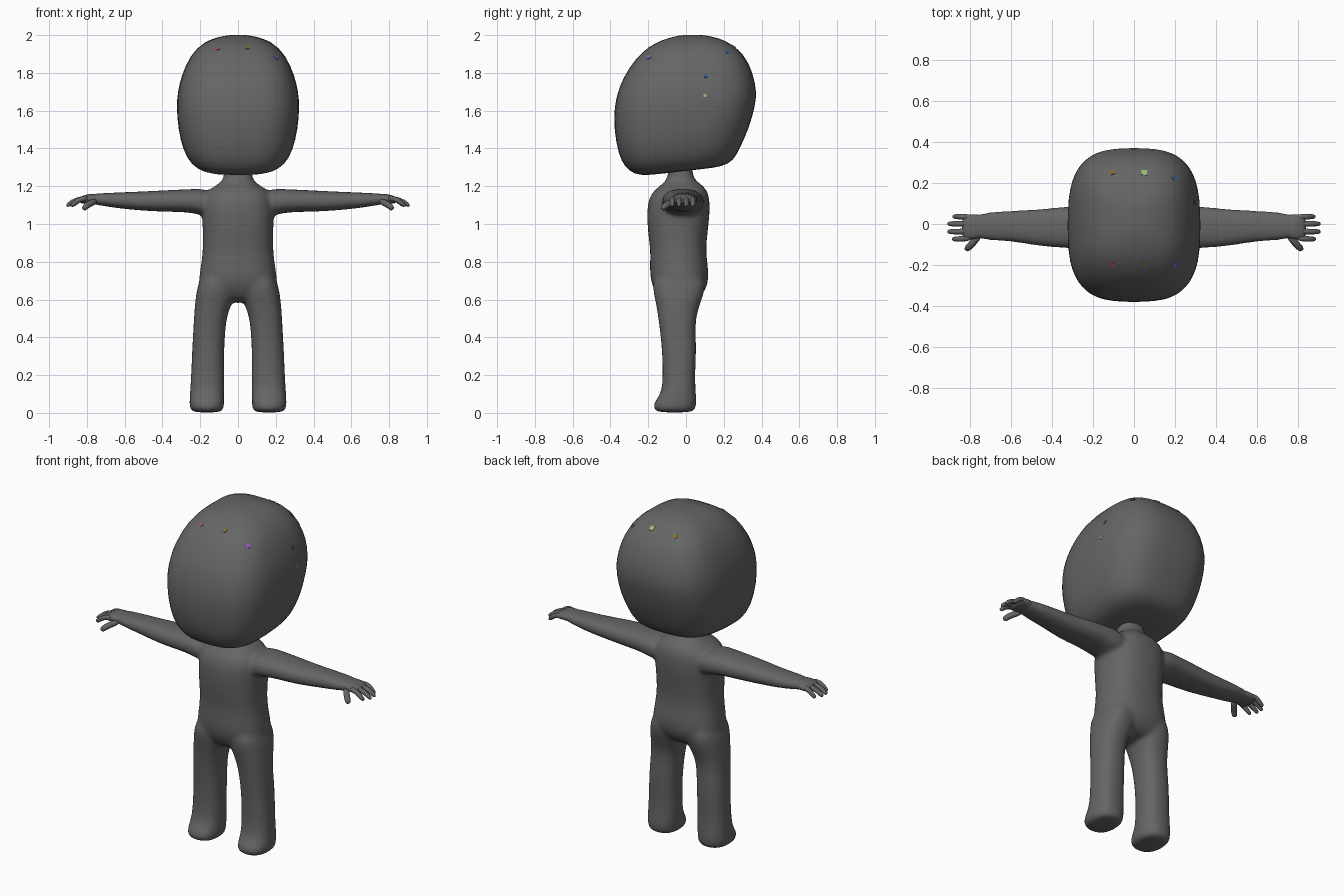
import bpy, bmesh, math
from mathutils import Vector

if "Cube" in bpy.data.objects:
    bpy.data.objects.remove(bpy.data.objects["Cube"])


def material(name, r, g, b):
    m = bpy.data.materials.new(name)
    m.diffuse_color = (r, g, b, 1)
    m.use_nodes = True
    m.node_tree.nodes["Principled BSDF"].inputs["Base Color"].default_value = m.diffuse_color
    return m


GREY = material("dark grey", 0.13, 0.13, 0.13)
RED = material("red", 0.55, 0.07, 0.06)
BROWN = material("brown", 0.25, 0.15, 0.02)
GREEN = material("light green", 0.33, 0.48, 0.17)
BLUE = material("blue", 0.04, 0.12, 0.32)
PURPLE = material("purple", 0.30, 0.10, 0.60)


def sgnpow(c, e):
    return math.copysign(abs(c) ** (2 / e), c)


def tube(bm, rings, e=2.0, n=24):
    """Closed loft through rings of (centre, half axis u, half axis v)."""
    loops = []
    for c, u, v in rings:
        loop = []
        for i in range(n):
            a = math.tau * i / n
            loop.append(bm.verts.new(c + u * sgnpow(math.cos(a), e) + v * sgnpow(math.sin(a), e)))
        loops.append(loop)
    for p, q in zip(loops, loops[1:]):
        for i in range(n):
            j = (i + 1) % n
            bm.faces.new((p[i], p[j], q[j], q[i]))
    bm.faces.new(loops[0][::-1])
    bm.faces.new(loops[-1])


def upright(z, x0, x1, y0, y1):
    return (Vector(((x0 + x1) / 2, (y0 + y1) / 2, z)),
            Vector(((x1 - x0) / 2, 0, 0)), Vector((0, (y1 - y0) / 2, 0)))


def sideways(x, z1, z0, y0, y1):
    return (Vector((x, (y0 + y1) / 2, (z0 + z1) / 2)),
            Vector((0, (y1 - y0) / 2, 0)), Vector((0, 0, (z1 - z0) / 2)))


def finger(bm, pts, r):
    pts = [Vector(p) for p in pts]
    rings = []
    for i, p in enumerate(pts):
        d = (pts[min(i + 1, len(pts) - 1)] - pts[max(i - 1, 0)]).normalized()
        u = d.cross(Vector((0, 0, 1))).normalized()
        rr = r * (0.75 if i == len(pts) - 1 else 1)
        rings.append((p, u * rr, u.cross(d) * rr))
    tube(bm, rings, 2, 10)


def flip(rings):
    s = Vector((-1, 1, 1))
    return [(c * s, u * s, v * s) for c, u, v in rings]


def finish(bm, name, mat, subsurf=0):
    bmesh.ops.recalc_face_normals(bm, faces=bm.faces)
    for f in bm.faces:
        f.smooth = True
    me = bpy.data.meshes.new(name)
    bm.to_mesh(me)
    bm.free()
    me.materials.append(mat)
    ob = bpy.data.objects.new(name, me)
    bpy.context.collection.objects.link(ob)
    if subsurf:
        s = ob.modifiers.new("subdivision", 'SUBSURF')
        s.levels = s.render_levels = subsurf
    return ob


# Head: tilted rings given by front point, back point and half width
bm = bmesh.new()
head_rings = []
for yf, zf, yb, zb, hw in [
        (-.20, 1.256, .10, 1.293, .11), (-.275, 1.262, .19, 1.303, .19),
        (-.325, 1.30, .255, 1.335, .25), (-.36, 1.37, .29, 1.41, .292),
        (-.383, 1.50, .333, 1.50, .318), (-.382, 1.62, .37, 1.63, .328),
        (-.362, 1.70, .375, 1.70, .32), (-.337, 1.77, .36, 1.79, .303),
        (-.265, 1.885, .31, 1.905, .255), (-.175, 1.955, .21, 1.975, .18),
        (-.09, 1.987, .13, 1.994, .10), (-.02, 2.002, .08, 2.002, .04)]:
    f, b = Vector((0, yf, zf)), Vector((0, yb, zb))
    head_rings.append(((f + b) / 2, Vector((hw, 0, 0)), (b - f) / 2))
tube(bm, head_rings, 3.0, 28)
head = finish(bm, "head", GREY, 1)

# Body: torso, legs and arms fused into one smooth skin
bm = bmesh.new()
tube(bm, [upright(z, -w, w, y0, y1) for z, w, y0, y1 in [
    (.58, .12, -.12, .05), (.64, .20, -.165, .10), (.70, .212, -.19, .123),
    (.78, .197, -.193, .117), (.86, .187, -.188, .105), (.95, .187, -.203, .115),
    (1.05, .192, -.208, .127), (1.12, .19, -.203, .127), (1.17, .175, -.18, .118),
    (1.205, .115, -.135, .09), (1.23, .08, -.105, .05), (1.26, .075, -.095, .035),
    (1.33, .075, -.095, .035)]], 2.4)
leg = [upright(*r) for r in [
    (0, .083, .245, -.16, .042), (.025, .074, .257, -.175, .053),
    (.06, .073, .258, -.17, .057), (.10, .073, .255, -.13, .053),
    (.20, .073, .249, -.122, .047), (.34, .073, .243, -.128, .057),
    (.45, .066, .237, -.14, .049), (.53, .055, .232, -.152, .058),
    (.60, .02, .227, -.163, .085), (.68, .02, .214, -.185, .11),
    (.76, .03, .18, -.15, .08)]]
arm = [sideways(*r) for r in [
    (.08, 1.15, 1.05, -.10, .08), (.18, 1.189, 1.04, -.13, .10),
    (.24, 1.185, 1.06, -.127, .09), (.33, 1.182, 1.064, -.117, .087),
    (.45, 1.175, 1.066, -.112, .072), (.60, 1.169, 1.078, -.083, .065),
    (.70, 1.164, 1.093, -.082, .06), (.76, 1.162, 1.103, -.070, .047),
    (.79, 1.155, 1.108, -.068, .045)]]
for part in (leg, arm):
    tube(bm, part, 2.4)
    tube(bm, flip(part), 2.4)
body = finish(bm, "body", GREY, 1)
rm = body.modifiers.new("fuse", 'REMESH')
rm.mode = 'VOXEL'
rm.voxel_size = 0.011
rm.use_smooth_shade = True
sm = body.modifiers.new("soften", 'SMOOTH')
sm.factor = 0.5
sm.iterations = 10

# Hands: palm, four drooping fingers and a thumb
for side, name in ((1, "left_hand"), (-1, "right_hand")):
    bm = bmesh.new()
    palm = [sideways(*r) for r in [
        (.72, 1.157, 1.103, -.066, .045), (.77, 1.162, 1.106, -.072, .047),
        (.81, 1.156, 1.108, -.080, .050), (.84, 1.142, 1.108, -.074, .046)]]
    tube(bm, palm, 2.4, 16)
    for y, reach in ((.036, .885), (.001, .91), (-.037, .91), (-.073, .888)):
        finger(bm, [(.79, y * .9, 1.137), (.835, y, 1.133), (reach - .03, y, 1.117),
                    (reach, y, 1.092)], .0145)
    finger(bm, [(.75, -.05, 1.122), (.785, -.093, 1.108), (.805, -.113, 1.094),
                (.82, -.127, 1.077)], .018)
    if side < 0:
        bmesh.ops.scale(bm, vec=(-1, 1, 1), verts=bm.verts)
    finish(bm, name, GREY, 1)

# Tiny coloured specks lying on the head, placed by casting rays onto it
bpy.context.view_layer.update()
skin = head.evaluated_get(bpy.context.evaluated_depsgraph_get())
DOWN, INWARD = Vector((0, 0, -1)), Vector((-1, 0, 0))
for k, (start, ray, mat, size) in enumerate([
        ((-.105, .25, 3), DOWN, BROWN, .022), ((.05, .25, 3), DOWN, GREEN, .028),
        ((.195, .225, 3), DOWN, BLUE, .022), ((-.105, -.195, 3), DOWN, RED, .018),
        ((.05, -.195, 3), DOWN, BROWN, .020), ((.20, -.195, 3), DOWN, PURPLE, .022),
        ((2, .105, 1.785), INWARD, BLUE, .018), ((2, .10, 1.68), INWARD, GREEN, .015)]):
    hit, loc, nor, _ = skin.ray_cast(Vector(start), ray)
    if not hit:
        continue
    bm = bmesh.new()
    bmesh.ops.create_cube(bm, size=1)
    bmesh.ops.scale(bm, vec=(size, size, .005), verts=bm.verts)
    ob = finish(bm, "speck_%d" % (k + 1), mat)
    for p in ob.data.polygons:
        p.use_smooth = False
    ob.location = loc
    ob.rotation_euler = nor.to_track_quat('Z', 'Y').to_euler()
